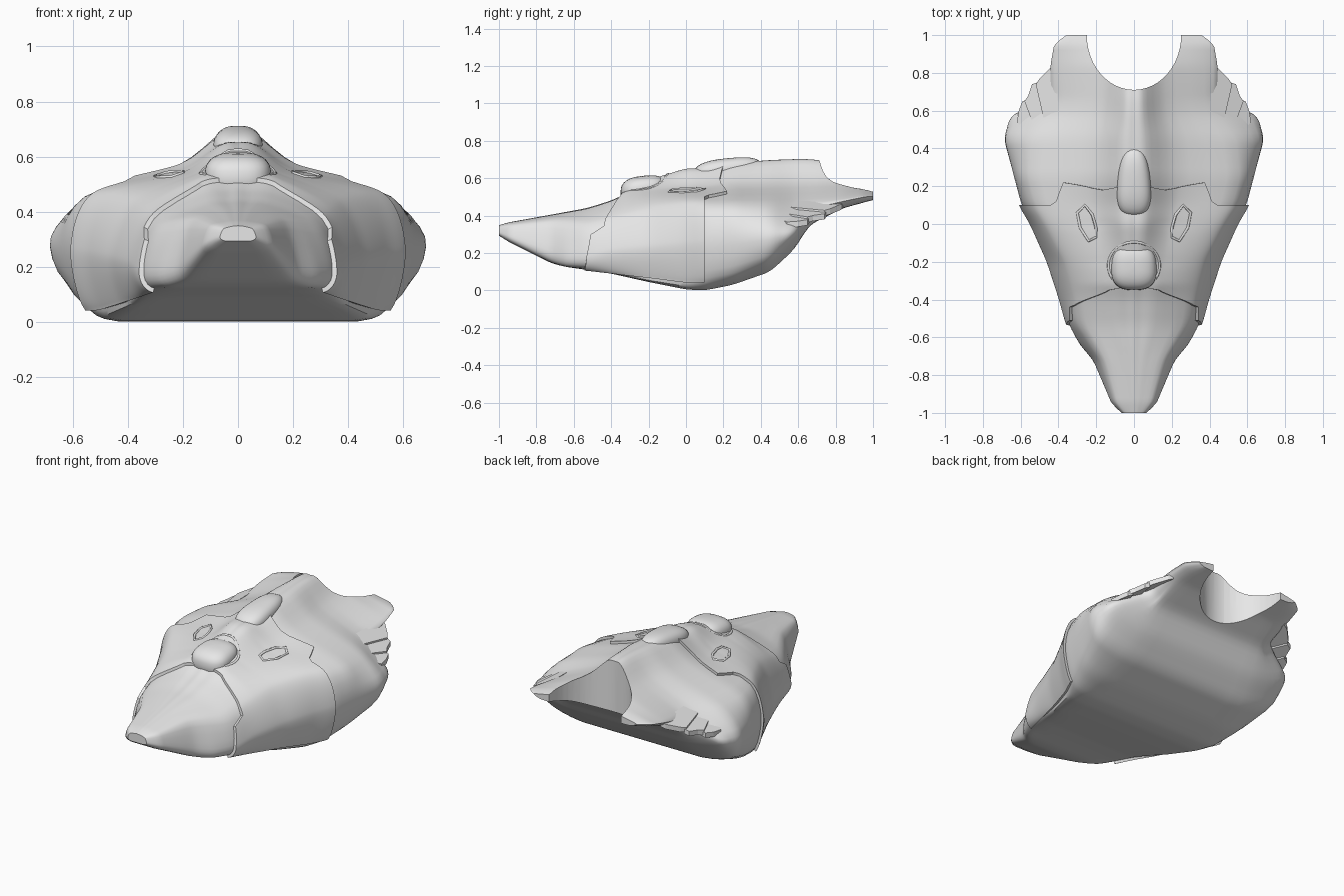
import bpy, bmesh, math
from mathutils import Vector

cube = bpy.data.objects.get("Cube")
if cube:
    bpy.data.objects.remove(cube, do_unlink=True)

grey = bpy.data.materials.new("plain_grey")
grey.use_nodes = True
grey.diffuse_color = (0.8, 0.8, 0.8, 1)
grey.node_tree.nodes["Principled BSDF"].inputs["Base Color"].default_value = (0.8, 0.8, 0.8, 1)

# Stations: y, floor z, floor half width, chine z, half width, its z,
# shoulder half width, shoulder z, crest z
STATIONS = [
    (-1, .3, .03, .305, .05, .315, .04, .335, .345),
    (-.97, .27, .07, .28, .11, .3, .09, .345, .36),
    (-.72, .145, .13, .155, .215, .21, .17, .365, .405),
    (-.64, .125, .17, .13, .285, .19, .22, .36, .42),
    (-.53, .11, .21, .125, .345, .19, .29, .35, .44),
    (-.4, .09, .27, .11, .38, .22, .31, .38, .48),
    (-.2, .045, .37, .08, .445, .24, .36, .43, .575),
    (0, .005, .43, .06, .535, .26, .46, .455, .635),
    (.1, 0, .44, .065, .595, .27, .52, .455, .635),
    (.25, .03, .43, .09, .635, .29, .56, .455, .68),
    (.45, .1, .41, .16, .685, .31, .54, .455, .695),
    (.58, .22, .38, .27, .645, .32, .44, .46, .7),
    (.66, .35, .36, .37, .44, .41, .42, .465, .7),
    (.84, .44, .33, .45, .435, .47, .42, .49, .68),
    (.97, .475, .3, .485, .41, .5, .4, .51, .61),
    (1, .485, .27, .49, .33, .5, .32, .51, .59),
]
# How far the slope between shoulder and crest is filled out, along y
FULLNESS = [(-1, .8), (-.4, .9), (-.32, .9), (-.2, .65), (0, .45), (.2, .48), (1, .48)]
TOP = 7  # section parameter: 0 at the keel, 7 at the crest


def lerp_table(table, x):
    """Piecewise linear lookup; the first entry of each row is the key."""
    x = min(max(x, table[0][0]), table[-1][0])
    for a, b in zip(table, table[1:]):
        if x <= b[0]:
            f = (x - a[0]) / (b[0] - a[0])
            return [p + (q - p) * f for p, q in zip(a[1:], b[1:])]


def control_points(y):
    rows = [lerp_table(STATIONS, y + d) for d in (-.03, 0, 0, .03)]
    zb, wb, zl, w, zw, ws, zs, zt = [sum(c) / 4 for c in zip(*rows)]
    fill = lerp_table(FULLNESS, y)[0]
    rise = zt - zs
    half = [(0, zb), (wb, zb), (w * .93, zl), (w, zw), (ws, zs),
            (ws * .4, zs + rise * fill), (ws * .12, zs + rise * .96), (0, zt)]
    half = [(-half[1][0], half[1][1])] + half + [(-half[6][0], half[6][1])]
    return [Vector(p) for p in half]


def spline(p, s):
    """Cardinal spline through the control points."""
    i = min(int(s), TOP - 1)
    f = s - i
    a, b, c, d = p[i:i + 4]
    h = f * f * (3 - 2 * f)
    start, end = f * (1 - f) ** 2, f * f * (f - 1)
    q = b * (1 - h) + c * h + (c - a) * (start * .42) + (d - b) * (end * .42)
    q.y = max(q.y, p[1].y)
    return q


def surface(y, s, off=0, side=1):
    p = control_points(y)
    q = spline(p, s)
    if off:
        t = (spline(p, min(s + .05, TOP)) - spline(p, max(s - .05, 0))).normalized()
        q = q + Vector((t.y, -t.x)) * off
    x = 0 if s in (0, TOP) else q.x
    return Vector((x * side, y, q.y))


def drape(x, y, off):
    """Point on the upper surface above (x, y)."""
    lo, hi = 4, TOP
    for _ in range(20):
        mid = (lo + hi) / 2
        lo, hi = (mid, hi) if surface(y, mid).x > abs(x) else (lo, mid)
    q = surface(y, lo, off)
    return (x, y, q.z)


def add_object(name, data):
    obj = bpy.data.objects.new(name, data)
    bpy.context.collection.objects.link(obj)
    data.materials.append(grey)
    bpy.ops.object.select_all(action='DESELECT')
    obj.select_set(True)
    bpy.context.view_layer.objects.active = obj
    return obj


def add_mesh(name, bm):
    bmesh.ops.recalc_face_normals(bm, faces=bm.faces[:])
    mesh = bpy.data.meshes.new(name)
    bm.to_mesh(mesh)
    bm.free()
    return add_object(name, mesh)


def smooth():
    bpy.ops.object.shade_smooth_by_angle(angle=math.radians(35))


def loft(name, rows, closed):
    bm = bmesh.new()
    grid = [[bm.verts.new(p) for p in row] for row in rows]
    n = len(grid[0])
    for a, b in zip(grid, grid[1:]):
        for i in range(n if closed else n - 1):
            k = (i + 1) % n
            bm.faces.new((a[i], a[k], b[k], b[i]))
    if closed:
        bm.faces.new(grid[0])
        bm.faces.new(grid[-1])
    return add_mesh(name, bm)


def prism(name, bottom, height):
    bm = bmesh.new()
    face = bm.faces.new([bm.verts.new(p) for p in bottom])
    top = bmesh.ops.extrude_face_region(bm, geom=[face])["geom"]
    verts = [v for v in top if isinstance(v, bmesh.types.BMVert)]
    bmesh.ops.translate(bm, verts=verts, vec=(0, 0, height))
    return add_mesh(name, bm)


def pod(name, loc, size, taper, tilt):
    """Boxy ellipsoid that narrows and climbs towards the back."""
    bm = bmesh.new()
    bmesh.ops.create_uvsphere(bm, u_segments=32, v_segments=16, radius=1)
    for v in bm.verts:
        c = Vector([math.copysign(abs(k) ** .75, k) for k in v.co])
        c.x *= 1 - taper * c.y
        c.z += tilt * c.y
        v.co = Vector([l + k * r for l, k, r in zip(loc, c, size)])
    add_mesh(name, bm)
    smooth()


def lip(name, points, radius, closed):
    curve = bpy.data.curves.new(name, 'CURVE')
    curve.dimensions = '3D'
    curve.bevel_depth = radius
    curve.bevel_resolution = 1
    line = curve.splines.new('POLY')
    line.points.add(len(points) - 1)
    for p, co in zip(line.points, points):
        p.co = (*co, 1)
    line.use_cyclic_u = closed
    add_object(name, curve)


# Hull with nose and tail prongs
ss = [i / 4 for i in range(TOP * 4 + 1)]
ring = [(s, 1) for s in ss] + [(s, -1) for s in ss[-2:0:-1]]
rows = [[surface(j / 50, s, 0, d) for s, d in ring] for j in range(-50, 51)]
hull = loft("hull", rows, True)

# Scoop cut out between the tail prongs
arc = [math.pi * (1 + i / 24) for i in range(25)]
outline = [(.25 * math.cos(a), 1 + .29 * math.sin(a), .1) for a in arc]
cutter = prism("scoop_cutter", outline + [(.25, 1.3, .1), (-.25, 1.3, .1)], 1)
cutter.hide_render = True
bpy.context.view_layer.objects.active = hull
cut = hull.modifiers.new("scoop", 'BOOLEAN')
cut.object = cutter
cut.operation = 'DIFFERENCE'
bpy.ops.object.modifier_apply(modifier=cut.name)
bpy.data.objects.remove(cutter, do_unlink=True)
bpy.ops.object.select_all(action='DESELECT')
hull.select_set(True)
smooth()

# Raised middle shell with stepped front and back edges
FRONT = [(1, -.55), (3, -.53), (3.6, -.51), (3.75, -.44), (4, -.43), (5, -.35), (7, -.31)]
BACK = [(1, .1), (4.3, .1), (4.4, .12), (4.55, .22), (5, .19), (5.3, .18), (6, .2), (7, .2)]
ss = [1.85] + [1.85 + i * .05 for i in range(103)] + [TOP]
columns = [(s, 1, i) for i, s in enumerate(ss)]
columns += [(s, -1, i) for s, d, i in columns[-2::-1]]
steps = [0] + [j / 30 for j in range(31)] + [1]
rows = []
for j, u in enumerate(steps):
    row = []
    for s, side, i in columns:
        edge = i == 0 or j in (0, len(steps) - 1)
        a, b = lerp_table(FRONT, s)[0], lerp_table(BACK, s)[0]
        row.append(surface(a + (b - a) * u, s, -.01 if edge else .016, side))
    rows.append(row)
loft("middle_shell", rows, False)
smooth()

# Domes on the crest
pod("front_dome", (0, -.225, .535), (.12, .125, .078), .05, .15)
pod("rear_dome", (0, .225, .635), (.088, .185, .072), .18, .25)
angles = [math.radians(-35 + i * 10) for i in range(26)]
lip("dome_collar", [drape(.135 * math.cos(a), -.22 + .125 * math.sin(a), .014)
                    for a in angles], .008, False)

# Vents and tail feathers on both sides
VENT = [(.2, -.07), (.24, -.09), (.285, -.02), (.3, .06), (.26, .1), (.22, .05), (.2, -.02)]
FEATHERS = [
    [(.4, .54), (.41, .84), (.44, .83), (.5, .77), (.52, .74), (.47, .52)],
    [(.45, .5), (.51, .75), (.54, .74), (.56, .68), (.58, .65), (.52, .49)],
    [(.5, .48), (.56, .66), (.59, .65), (.61, .6), (.62, .54), (.55, .47)],
]
for side, label in ((1, "left"), (-1, "right")):
    lip(label + "_vent_rim", [drape(x * side, y, .016) for x, y in VENT], .008, True)
    for k, shape in enumerate(FEATHERS):
        prism(f"{label}_feather_{k + 1}",
              [(x * side, y, .44 - .42 * (x - .42) - .01 * k) for x, y in shape], .03)
